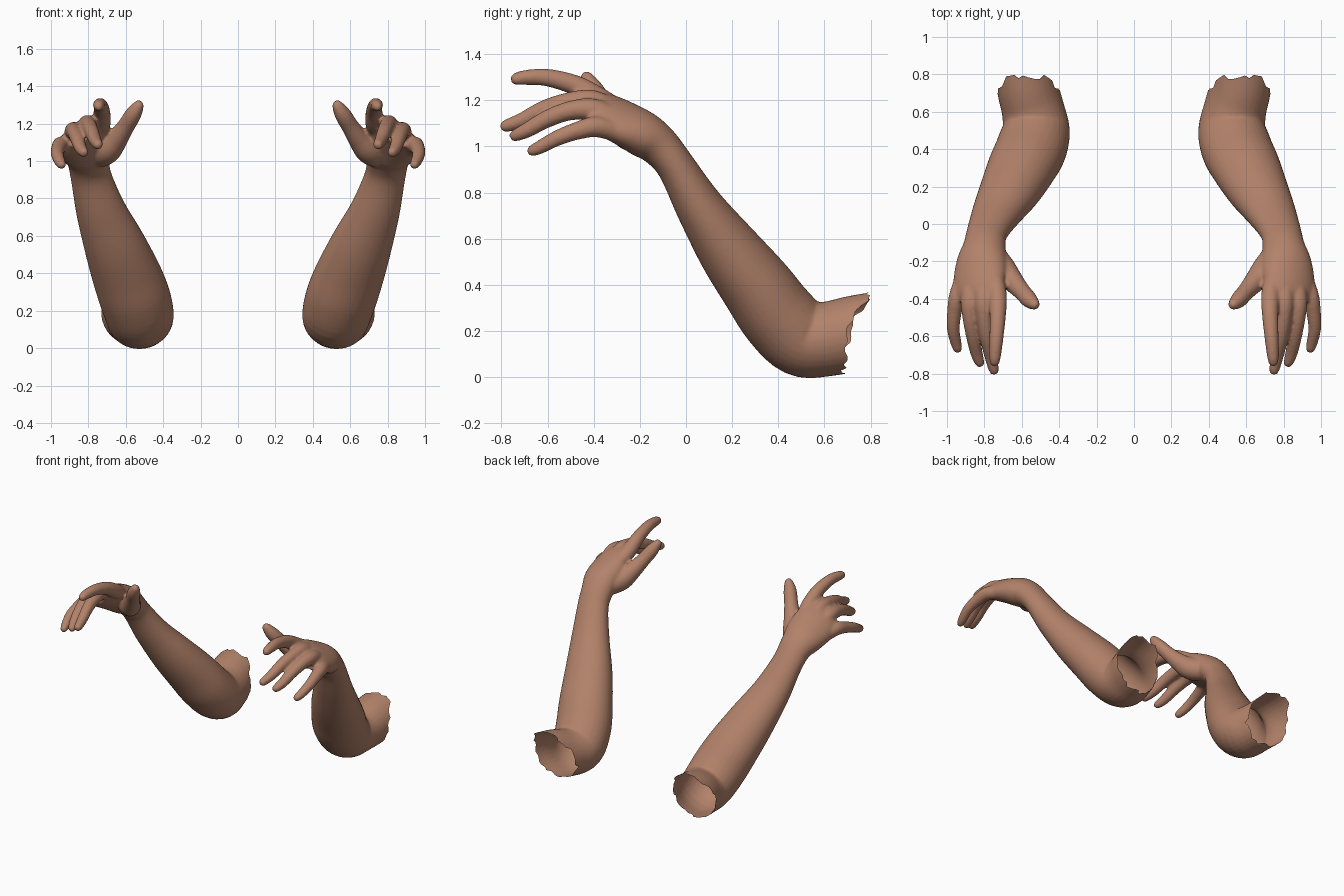
import bpy, bmesh, math, random
from mathutils import Vector

if "Cube" in bpy.data.objects:
    bpy.data.objects.remove(bpy.data.objects["Cube"])

random.seed(4)
SEG = 32

skin = bpy.data.materials.new("brown_skin")
skin.diffuse_color = (0.45, 0.225, 0.145, 1)
skin.use_nodes = True
skin.node_tree.nodes["Principled BSDF"].inputs["Base Color"].default_value = skin.diffuse_color


def smooth_path(pts, steps=5):
    """Catmull-Rom through tuples of any length."""
    out = []
    for i in range(len(pts) - 1):
        a, b, c, d = (pts[max(i - 1, 0)], pts[i], pts[i + 1], pts[min(i + 2, len(pts) - 1)])
        for k in range(steps):
            t = k / steps
            out.append(tuple(0.5 * (2 * q + (r - p) * t + (2 * p - 5 * q + 4 * r - s) * t * t
                                    + (3 * q - p - 3 * r + s) * t ** 3)
                             for p, q, r, s in zip(a, b, c, d)))
    return out + [pts[-1]]


def tube(bm, pts):
    """Loft ellipses; each point is x, y, z, half width, half thickness, sideways tilt."""
    path = smooth_path(pts)
    rings = []
    for i, (x, y, z, hu, hv, tilt) in enumerate(path):
        t = (Vector(path[min(i + 1, len(path) - 1)][:3]) - Vector(path[max(i - 1, 0)][:3])).normalized()
        u = Vector((1, 0, -tilt))
        u = (u - t * u.dot(t)).normalized()
        v = t.cross(u)
        ring = []
        for k in range(SEG):
            a = 2 * math.pi * k / SEG
            ring.append(bm.verts.new(Vector((x, y, z)) + u * hu * math.cos(a) + v * hv * math.sin(a)))
        rings.append(ring)
    for r0, r1 in zip(rings, rings[1:]):
        for k in range(SEG):
            j = (k + 1) % SEG
            bm.faces.new((r0[k], r0[j], r1[j], r1[k]))
    bm.faces.new(rings[0][::-1])
    bm.faces.new(rings[-1])


def digit(bm, pts):
    """Round finger: x, y, z, radius, with a rounded tip added."""
    p, q = Vector(pts[-2][:3]), Vector(pts[-1][:3])
    d, r = (q - p).normalized(), pts[-1][3]
    tip = q + d * r * 0.75
    tube(bm, [(*c[:3], c[3], c[3], 0) for c in pts] + [(*tip, r * 0.5, r * 0.5, 0)])


bm = bmesh.new()

# upper arm stump, elbow, forearm, wrist and palm
tube(bm, [
    (.585, .92, .22, .165, .165, 0),
    (.57, .74, .19, .165, .165, 0),
    (.54, .61, .165, .168, .162, 0),
    (.525, .50, .170, .182, .168, 0),
    (.55, .40, .265, .19, .167, 0),
    (.595, .31, .388, .185, .158, 0),
    (.66, .185, .553, .165, .137, 0),
    (.733, .06, .736, .134, .105, 0),
    (.785, -.045, .915, .11, .083, 0),
    (.80, -.12, 1.005, .114, .09, .1),
    (.812, -.19, 1.055, .135, .097, .3),
    (.825, -.28, 1.105, .148, .083, .5),
    (.837, -.36, 1.14, .14, .068, .6),
    (.842, -.42, 1.15, .12, .05, .6)])

# index, middle, ring and little finger
digit(bm, [(.745, -.28, 1.15, .045), (.73, -.38, 1.207, .05), (.728, -.48, 1.265, .044),
           (.735, -.60, 1.298, .038), (.742, -.69, 1.299, .033), (.745, -.74, 1.292, .026)])
digit(bm, [(.80, -.28, 1.14, .045), (.805, -.40, 1.193, .05), (.80, -.50, 1.192, .044),
           (.785, -.61, 1.163, .039), (.765, -.71, 1.113, .034), (.748, -.785, 1.087, .026)])
digit(bm, [(.86, -.28, 1.11, .045), (.878, -.40, 1.158, .049), (.875, -.50, 1.155, .042),
           (.86, -.60, 1.120, .038), (.842, -.69, 1.07, .033), (.824, -.745, 1.045, .025)])
digit(bm, [(.90, -.26, 1.05, .045), (.942, -.38, 1.085, .046), (.96, -.47, 1.068, .039),
           (.966, -.56, 1.035, .034), (.953, -.63, .998, .030), (.942, -.67, .98, .024)])

# thumb and the pad at its root
digit(bm, [(.76, -.16, 1.03, .07), (.70, -.25, 1.06, .075), (.645, -.31, 1.12, .058),
           (.60, -.36, 1.185, .047), (.56, -.405, 1.25, .044), (.53, -.432, 1.30, .029)])

bmesh.ops.recalc_face_normals(bm, faces=bm.faces)
mesh = bpy.data.meshes.new("left_arm")
bm.to_mesh(mesh)
bm.free()
arm = bpy.data.objects.new("left_arm", mesh)
bpy.context.collection.objects.link(arm)
bpy.context.view_layer.objects.active = arm
arm.select_set(True)

# melt the parts into one skin
rm = arm.modifiers.new("melt", 'REMESH')
rm.mode = 'VOXEL'
rm.voxel_size = 0.009
sm = arm.modifiers.new("soften", 'SMOOTH')
sm.factor = 0.5
sm.iterations = 6
for name in ("melt", "soften"):
    bpy.ops.object.modifier_apply(modifier=name)

# ragged open end of the upper arm
TEETH = 44
teeth = [random.uniform(-.03, .012) for _ in range(TEETH)]


def limit(co):
    a = math.atan2(co.z - .2, co.x - .57)
    s = math.sin(a)
    f = (a / (2 * math.pi) % 1) * TEETH
    i = int(f)
    jag = teeth[i % TEETH] * (1 - f + i) + teeth[(i + 1) % TEETH] * (f - i)
    return .715 + (.088 * s if s > 0 else .03 * s) + jag


bm = bmesh.new()
bm.from_mesh(arm.data)
bmesh.ops.delete(bm, geom=[f for f in bm.faces if all(v.co.y > limit(v.co) for v in f.verts)],
                 context='FACES')
for v in bm.verts:
    if v.co.y > .6:
        v.co.y = min(v.co.y, limit(v.co))
for f in bm.faces:
    f.smooth = True
bm.to_mesh(arm.data)

# mirrored arm
bmesh.ops.scale(bm, vec=(-1, 1, 1), verts=bm.verts)
bmesh.ops.reverse_faces(bm, faces=bm.faces)
mesh2 = bpy.data.meshes.new("right_arm")
bm.to_mesh(mesh2)
bm.free()
other = bpy.data.objects.new("right_arm", mesh2)
bpy.context.collection.objects.link(other)

for o in (arm, other):
    o.data.materials.clear()
    o.data.materials.append(skin)
